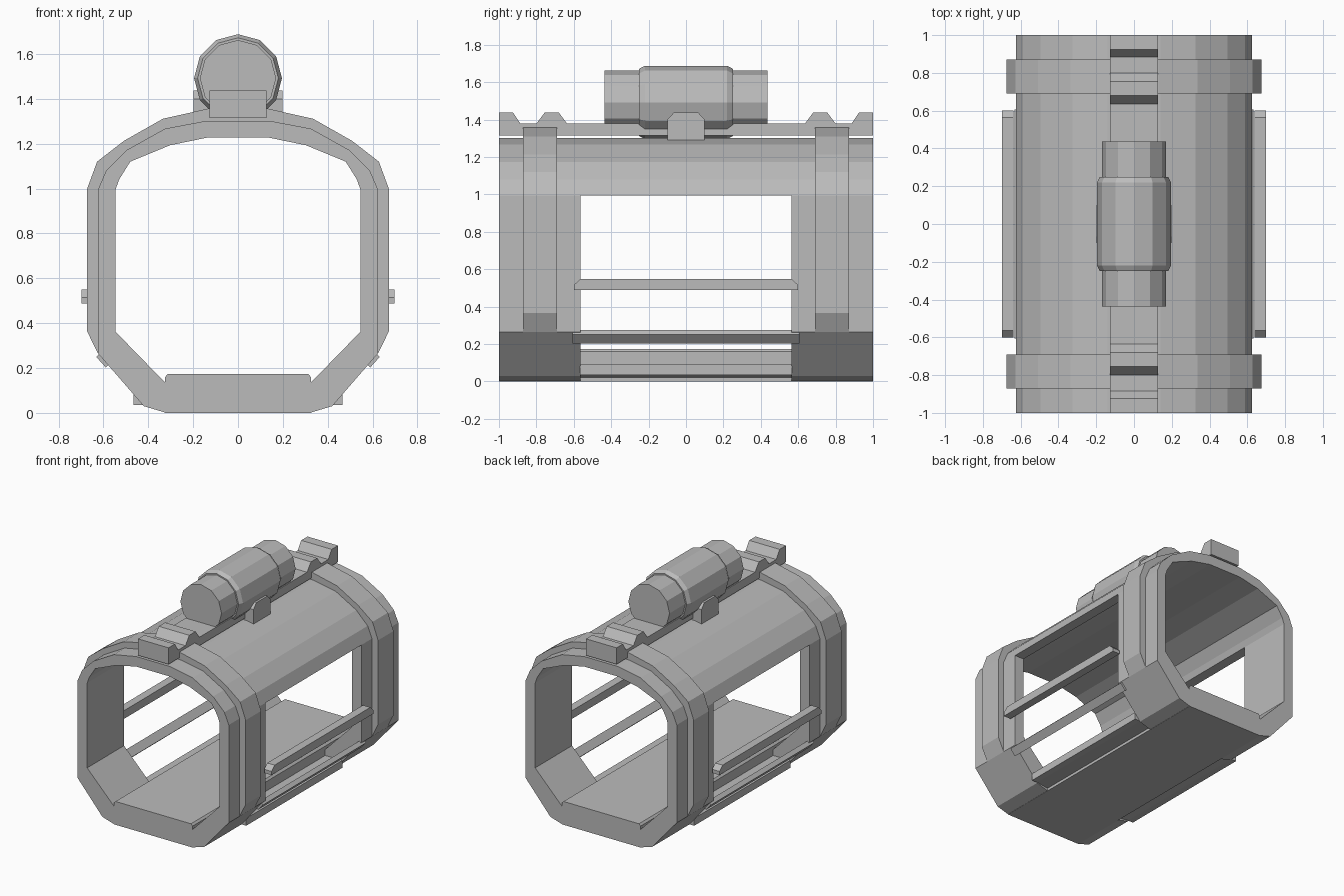
import bpy, bmesh, math

if "Cube" in bpy.data.objects:
    bpy.data.objects.remove(bpy.data.objects["Cube"])

grey = bpy.data.materials.new("neutral grey")
grey.diffuse_color = (0.5, 0.5, 0.5, 1)
grey.use_nodes = True
grey.node_tree.nodes["Principled BSDF"].inputs["Base Color"].default_value = grey.diffuse_color


def finish(name, bm, mirror=None):
    bmesh.ops.recalc_face_normals(bm, faces=bm.faces)
    me = bpy.data.meshes.new(name)
    bm.to_mesh(me)
    bm.free()
    me.materials.append(grey)
    ob = bpy.data.objects.new(name, me)
    bpy.context.collection.objects.link(ob)
    if mirror:
        m = ob.modifiers.new("mirror", 'MIRROR')
        m.use_axis = mirror
        m.use_mirror_merge = False
    return ob


def extrude(name, pts, axis, lo, hi, mirror=None):
    """Profile (horizontal, z) swept along axis 'x' or 'y' from lo to hi."""
    bm = bmesh.new()
    put = (lambda p, t: (p[0], t, p[1])) if axis == 'y' else (lambda p, t: (t, p[0], p[1]))
    a = [bm.verts.new(put(p, lo)) for p in pts]
    b = [bm.verts.new(put(p, hi)) for p in pts]
    bm.faces.new(a)
    bm.faces.new(b[::-1])
    for i in range(len(pts)):
        j = (i + 1) % len(pts)
        bm.faces.new((a[i], a[j], b[j], b[i]))
    return finish(name, bm, mirror)


def both(right):
    """Complete a right-hand arch line to the left side."""
    return right + [(-x, z) for x, z in reversed(right)]


X = (True, False, False)
XY = (True, True, False)

# Arched roof over the full length
outer = [(0.624, 0.995), (0.588, 1.08), (0.494, 1.173), (0.325, 1.267), (0.14, 1.302)]
inner = [(0.546, 0.995), (0.53, 1.04), (0.48, 1.12), (0.303, 1.193), (0.138, 1.227)]
extrude("roof_shell", both(outer) + both(inner)[::-1], 'y', -1, 1)

# Corner posts with slanted feet
extrude("corner_post", [(0.624, 0.995), (0.624, 0.265), (0.42, 0.03), (0.32, 0),
                        (0.32, 0.13), (0.546, 0.362), (0.546, 0.995)],
        'y', 0.565, 1, XY)

# Raised bands around both ends
band = [(0.624, 0.265), (0.674, 0.366), (0.674, 0.995), (0.628, 1.12),
        (0.508, 1.213), (0.335, 1.311), (0.13, 1.357)]
extrude("end_band", both(band) + both([(0.62, 0.265)] + outer)[::-1],
        'y', 0.69, 0.872, (False, True, False))

# Floor slab with clipped upper corners
extrude("floor", both([(0.325, 0), (0.325, 0.16), (0.312, 0.174)]), 'y', -1, 1)

# Side rails: running board, slanted strip, upper bar
extrude("running_board", [(0.32, 0.02), (0.42, 0.035), (0.465, 0.035), (0.465, 0.09), (0.32, 0.09)],
        'y', -0.567, 0.567, X)
extrude("slanted_strip", [(0.632, 0.25), (0.59, 0.203), (0.565, 0.226), (0.607, 0.274)],
        'y', -0.607, 0.607, X)
extrude("upper_bar", both([(0.6, 0.488), (0.6, 0.515), (0.565, 0.549)]), 'x', 0.637, 0.698, X)

# Top rail with raised teeth
extrude("top_rail", both([(1, 1.315), (1, 1.438), (0.925, 1.438), (0.885, 1.378), (0.80, 1.378),
                          (0.755, 1.438), (0.68, 1.438), (0.635, 1.378)]), 'x', -0.126, 0.126)

# Clamp block under the scope
extrude("scope_clamp", both([(0.1, 1.285), (0.1, 1.40), (0.065, 1.438)]), 'x', -0.198, 0.198)

# Twelve-sided scope tube, lathed around the y direction
bm = bmesh.new()
rings = []
for y, r in [(-0.437, 0.17), (-0.25, 0.17), (-0.25, 0.18), (-0.22, 0.196),
             (0.22, 0.196), (0.25, 0.18), (0.25, 0.17), (0.437, 0.17)]:
    rings.append([bm.verts.new((r * math.sin(k * math.pi / 6), y, 1.492 + r * math.cos(k * math.pi / 6)))
                  for k in range(12)])
for a, b in zip(rings, rings[1:]):
    for k in range(12):
        bm.faces.new((a[k], a[(k + 1) % 12], b[(k + 1) % 12], b[k]))
bm.faces.new(rings[0])
bm.faces.new(rings[-1][::-1])
finish("scope_tube", bm)
